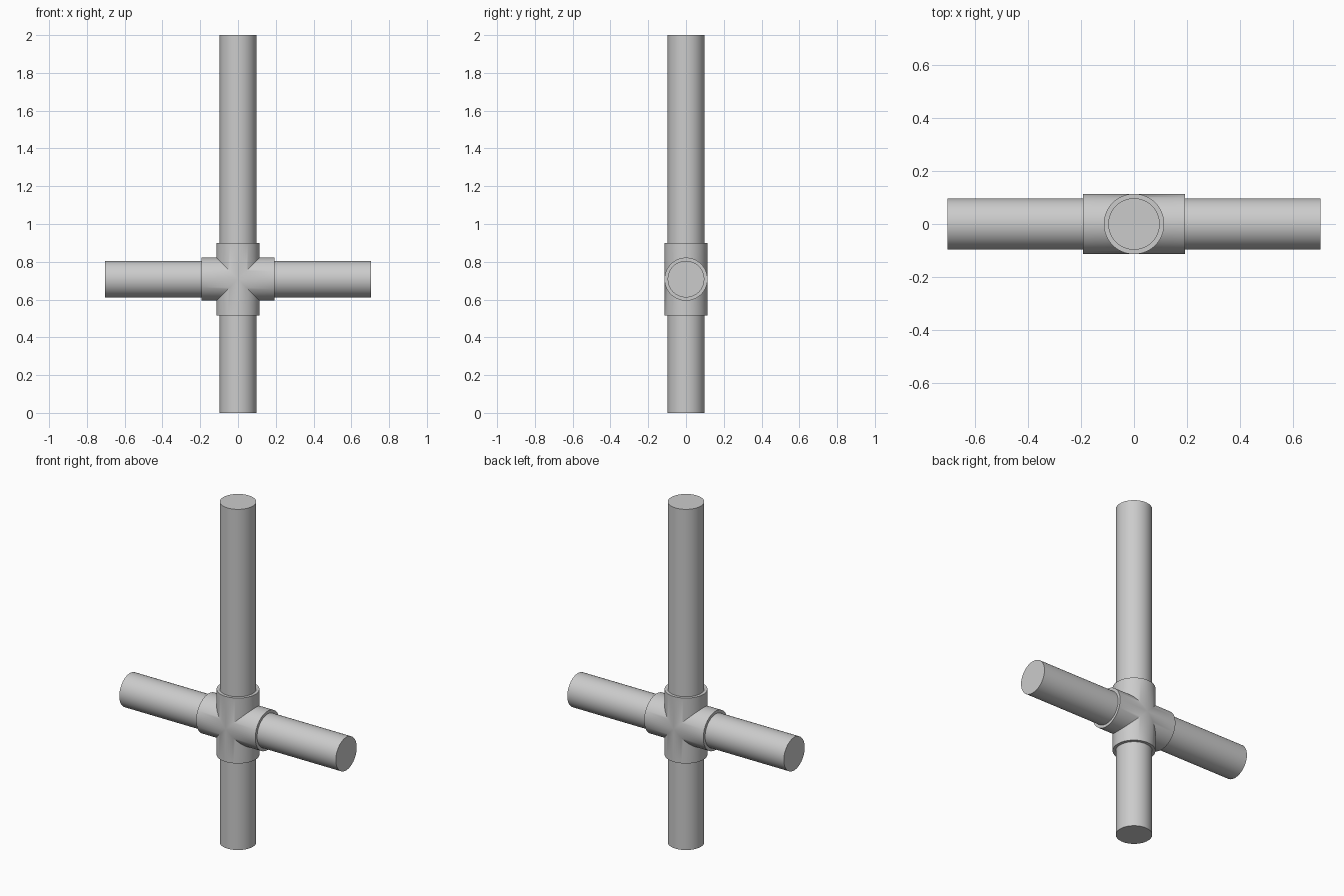
import bpy, bmesh, math
from mathutils import Vector

if "Cube" in bpy.data.objects:
    bpy.data.objects.remove(bpy.data.objects["Cube"])

SEGS = 64
PIPE_R, COLLAR_R = 0.097, 0.114
JOINT_Z = 0.708
COLLAR_LEN = 0.192
HALF_SPAN = 0.703


def smooth(obj):
    bpy.ops.object.select_all(action='DESELECT')
    obj.select_set(True)
    bpy.context.view_layer.objects.active = obj
    bpy.ops.object.shade_smooth_by_angle(angle=math.radians(30))


def pipe(name, centre, length, rotation=(0, 0, 0)):
    bpy.ops.mesh.primitive_cylinder_add(vertices=SEGS, radius=PIPE_R, depth=length,
                                        location=centre, rotation=rotation)
    obj = bpy.context.object
    obj.name = name
    smooth(obj)


def cross_fitting(name):
    # Four sleeve arms, mitred at 45 degrees where they meet
    bm = bmesh.new()
    for along in (Vector((1, 0, 0)), Vector((0, 0, 1)),
                  Vector((-1, 0, 0)), Vector((0, 0, -1))):
        across = Vector((along.z, 0, -along.x))
        inner, outer = [], []
        for i in range(SEGS):
            a = 2 * math.pi * i / SEGS
            u, y = COLLAR_R * math.cos(a), COLLAR_R * math.sin(a)
            side = across * u + Vector((0, y, 0))
            inner.append(bm.verts.new(side + along * abs(u)))
            outer.append(bm.verts.new(side + along * COLLAR_LEN))
        for i in range(SEGS):
            j = (i + 1) % SEGS
            bm.faces.new((inner[i], inner[j], outer[j], outer[i]))
        bm.faces.new(outer)
    bmesh.ops.remove_doubles(bm, verts=bm.verts, dist=1e-5)
    bmesh.ops.recalc_face_normals(bm, faces=bm.faces)
    mesh = bpy.data.meshes.new(name)
    bm.to_mesh(mesh)
    bm.free()
    obj = bpy.data.objects.new(name, mesh)
    obj.location.z = JOINT_Z
    bpy.context.collection.objects.link(obj)
    smooth(obj)


# Upright and crossbar pipes
pipe("vertical_pipe", (0, 0, 1), 2)
pipe("horizontal_pipe", (0, 0, JOINT_Z), 2 * HALF_SPAN, (0, math.pi / 2, 0))

# Sleeve joint around the crossing
cross_fitting("cross_fitting")
